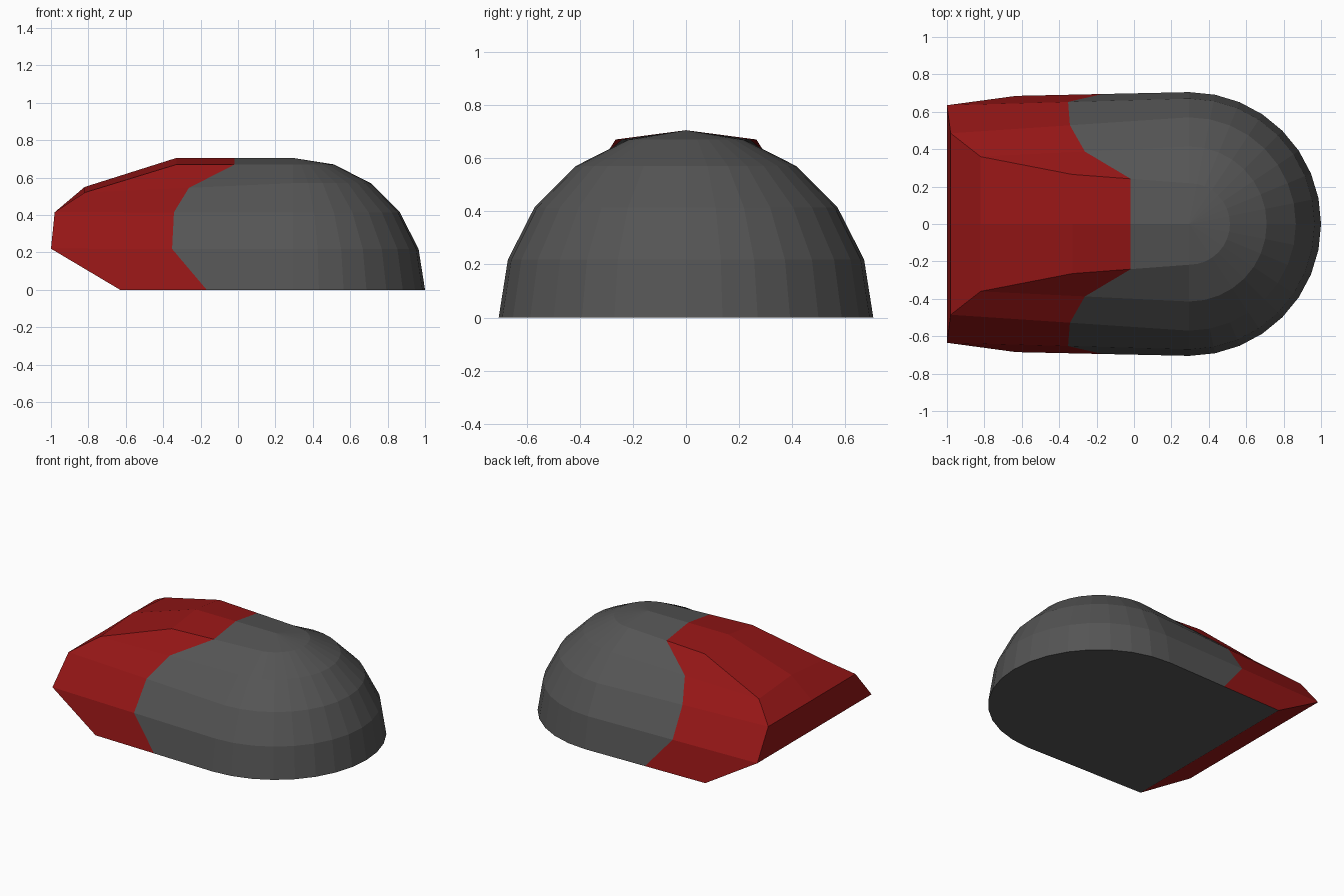
import bpy, bmesh
from math import sin, cos, pi
from mathutils import Vector

if "Cube" in bpy.data.objects:
    bpy.data.objects.remove(bpy.data.objects["Cube"])

R, CX, LEVELS = 0.705, 0.295, 5

# Rear end edge, from the floor up to the ridge (+y half), and its centre line
end = [Vector(p) for p in [(-0.63, 0.685, 0), (-1.0, 0.635, 0.22), (-0.98, 0.485, 0.415),
                           (-0.82, 0.36, 0.52), (-0.33, 0.265, 0.67), (-0.33, 0, R)]]
centre = [Vector(p) for p in [(-0.63, 0, 0), (-1.0, 0, 0.22), (-0.98, 0, 0.415),
                              (-0.82, 0, 0.55), (-0.33, 0, R), (-0.33, 0, R)]]


def dome_point(level, step):
    lat, lon = level * pi / 2 / LEVELS, pi / 2 - step * pi / 16
    return Vector((CX + R * cos(lat) * cos(lon), R * cos(lat) * sin(lon), R * sin(lat)))


def half_shell(name, rows, bottom=None):
    """Skin a grid of points on the +y half and mirror it across y = 0."""
    bm = bmesh.new()
    grid = [[bm.verts.new(p) for p in row] for row in rows]
    for a, b in zip(grid, grid[1:]):
        for j in range(len(a) - 1):
            bm.faces.new((a[j], b[j], b[j + 1], a[j + 1]))
    if bottom:
        bm.faces.new([bm.verts.new(p) for p in bottom] + grid[0])
    bmesh.ops.remove_doubles(bm, verts=bm.verts[:], dist=1e-5)
    for v in bm.verts:
        if abs(v.co.y) < 1e-5:
            v.co.y = 0
    mesh = bpy.data.meshes.new(name)
    bm.to_mesh(mesh)
    bm.free()
    obj = bpy.data.objects.new(name, mesh)
    bpy.context.collection.objects.link(obj)
    mirror = obj.modifiers.new("Mirror", 'MIRROR')
    mirror.use_axis = (False, True, False)
    return obj


# Colour seam lies halfway between dome and rear end
seam = [(end[i] + dome_point(i, 0)) / 2 for i in range(LEVELS + 1)]

# Domed grey body with the full flat underside
body_rows = [[seam[i]] + [dome_point(i, s) for s in range(9)] for i in range(LEVELS + 1)]
body = half_shell("domed_body", body_rows, [centre[0], end[0]])

# Red tapered end
cover = half_shell("tapered_end", [[centre[i], end[i], seam[i]] for i in range(LEVELS + 1)])
red = bpy.data.materials.new("red")
red.diffuse_color = (0.30, 0.008, 0.008, 1)
red.use_nodes = True
red.node_tree.nodes["Principled BSDF"].inputs["Base Color"].default_value = red.diffuse_color
cover.data.materials.append(red)

# Dark grey body colour
grey = bpy.data.materials.new("dark_grey")
grey.diffuse_color = (0.09, 0.09, 0.09, 1)
grey.use_nodes = True
grey.node_tree.nodes["Principled BSDF"].inputs["Base Color"].default_value = grey.diffuse_color
body.data.materials.append(grey)
